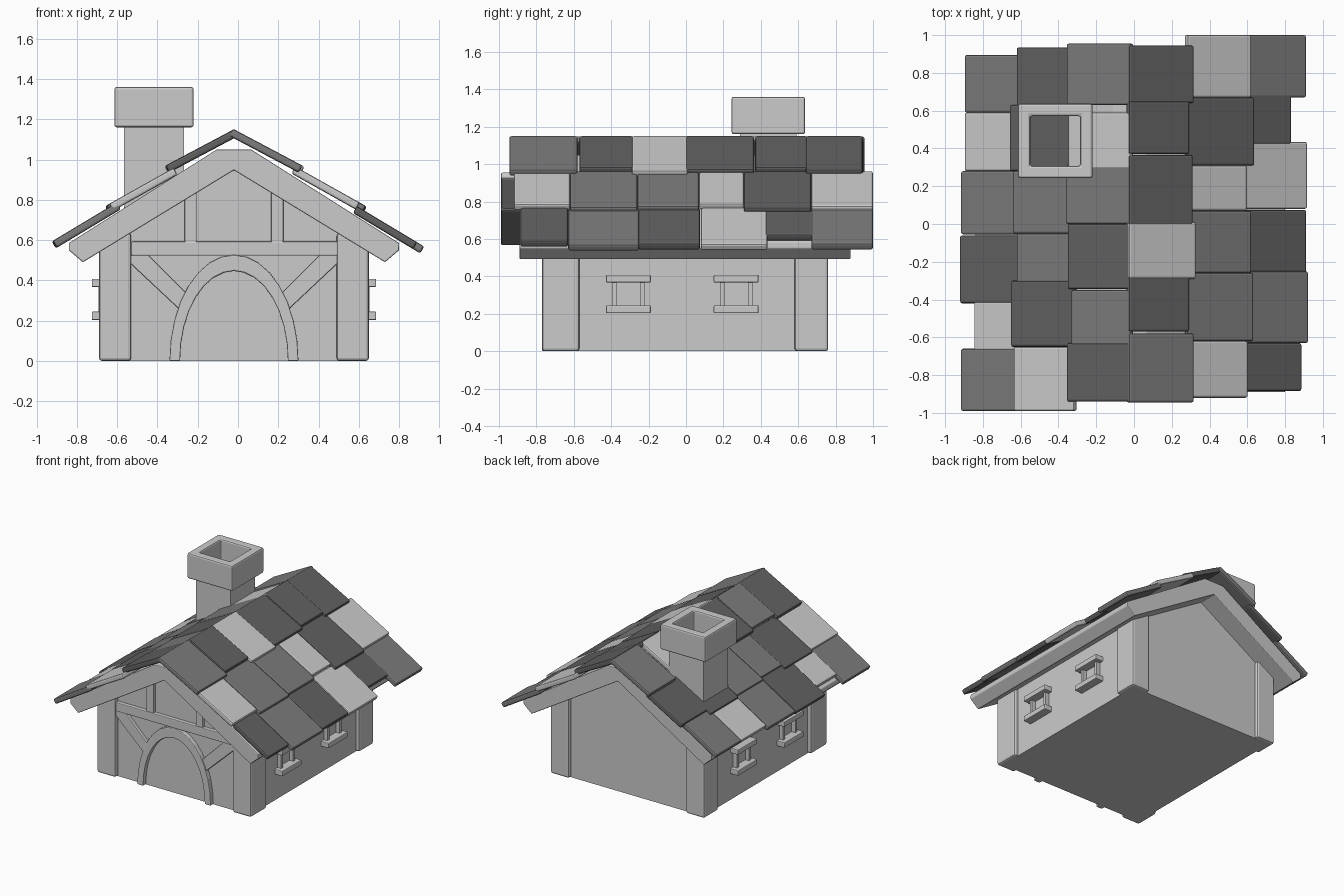
import bpy, bmesh, math

if "Cube" in bpy.data.objects:
    bpy.data.objects.remove(bpy.data.objects["Cube"])

CX = -0.02          # symmetry line of the house body
TONES = [0.12, 0.2, 0.55]
MATS = []
for i, v in enumerate(TONES):
    m = bpy.data.materials.new("tile_tone_%d" % i)
    m.diffuse_color = (v, v, v, 1)
    m.use_nodes = True
    m.node_tree.nodes["Principled BSDF"].inputs["Base Color"].default_value = m.diffuse_color
    MATS.append(m)


def finish(name, bm, bevel=0.0, mat=None):
    bmesh.ops.recalc_face_normals(bm, faces=bm.faces)
    me = bpy.data.meshes.new(name)
    bm.to_mesh(me)
    bm.free()
    ob = bpy.data.objects.new(name, me)
    bpy.context.collection.objects.link(ob)
    if mat:
        me.materials.append(mat)
    if bevel:
        mod = ob.modifiers.new("bevel", 'BEVEL')
        mod.width = bevel
        mod.segments = 2
        mod.limit_method = 'ANGLE'
    return ob


def prism(name, pts, y0, y1, bevel=0.0, mat=None):
    """Extrude an x-z outline along y."""
    bm = bmesh.new()
    f = bm.faces.new([bm.verts.new((x, y0, z)) for x, z in pts])
    ext = bmesh.ops.extrude_face_region(bm, geom=[f])["geom"]
    bmesh.ops.translate(bm, vec=(0, y1 - y0, 0),
                        verts=[v for v in ext if isinstance(v, bmesh.types.BMVert)])
    return finish(name, bm, bevel, mat)


def box(name, x0, x1, y0, y1, z0, z1, bevel=0.0):
    return prism(name, [(x0, z0), (x1, z0), (x1, z1), (x0, z1)], y0, y1, bevel)


def both(pts):
    """Mirror half outline (offsets from the centre line, right half top to bottom)."""
    right = [(CX + x, z) for x, z in pts]
    left = [(CX - x, z) for x, z in reversed(pts) if x > 0]
    return right + left


def tube(name, cx, cy, outer, inner, z0, z1, bevel=0.0):
    """Square tube open at both ends."""
    bm = bmesh.new()
    rings = []
    for r, z in ((outer, z0), (outer, z1), (inner, z1), (inner, z0)):
        rings.append([bm.verts.new((cx + r * a, cy + r * b, z))
                      for a, b in ((-1, -1), (1, -1), (1, 1), (-1, 1))])
    for k in range(4):
        p, q = rings[k], rings[(k + 1) % 4]
        for i in range(4):
            j = (i + 1) % 4
            bm.faces.new((p[i], p[j], q[j], q[i]))
    return finish(name, bm, bevel)


# Walls and corner posts
prism("walls", both([(0, 0.99), (0.64, 0.60), (0.64, 0.0)]), -0.735, 0.73)
for s in (-1, 1):
    xs = sorted((CX + s * 0.51, CX + s * 0.67))
    box("corner_post", *xs, -0.77, -0.57, 0, 0.635, 0.015)
    box("corner_post", *xs, 0.58, 0.76, 0, 0.635, 0.015)

# Roof slab with plumb-clipped eaves
prism("roof_slab", both([(0.085, 1.05), (0.82, 0.585), (0.82, 0.55), (0.75, 0.49), (0, 0.947)]),
      -0.89, 0.88, 0.006)


# Roof tiles: each entry is eave x distance, y low, y high, tone
def tile_row(side, start, slope, ref_x, ref_z, tiles, t=0.04):
    a = math.atan(slope)
    c, s = math.cos(a), math.sin(a)
    for xe, y0, y1, tone in tiles:
        bx, bz = xe - t * s, ref_z + (ref_x - xe) * slope
        length = (bx - start) / c
        pts = [(bx, bz), (bx - c * length, bz + s * length),
               (bx - c * length + s * t, bz + s * length + c * t), (bx + s * t, bz + c * t)]
        prism("roof_tile", [(side * x, z) for x, z in pts], y0, y1, 0.011, MATS[tone])


tile_row(1, -0.045, 0.53, 0.31, 0.94, [
    (0.32, 0.64, 0.945, 0), (0.295, 0.37, 0.65, 0), (0.315, -0.005, 0.365, 0),
    (0.33, -0.29, 0.01, 2), (0.295, -0.57, -0.28, 0), (0.32, -0.945, -0.58, 1)])
tile_row(1, 0.265, 0.56, 0.625, 0.74, [
    (0.625, 0.67, 1.0, 2), (0.64, 0.31, 0.67, 0), (0.60, 0.07, 0.31, 2),
    (0.625, -0.26, 0.07, 1), (0.635, -0.62, -0.26, 1), (0.605, -0.92, -0.62, 2)])
tile_row(1, 0.57, 0.6, 0.915, 0.54, [
    (0.915, 0.67, 1.0, 1), (0.835, 0.42, 0.69, 0), (0.92, 0.08, 0.435, 2),
    (0.915, -0.255, 0.075, 0), (0.925, -0.63, -0.25, 1), (0.89, -0.885, -0.63, 0)])
tile_row(-1, 0.0, 0.53, 0.36, 0.935, [
    (0.36, 0.63, 0.955, 1), (0.35, 0.29, 0.59, 2), (0.365, 0.0, 0.31, 1),
    (0.355, -0.345, 0.0, 0), (0.335, -0.64, -0.35, 1), (0.36, -0.94, -0.63, 0)])
tile_row(-1, 0.3, 0.56, 0.64, 0.745, [
    (0.625, 0.6, 0.935, 0), (0.66, 0.28, 0.63, 0), (0.645, -0.05, 0.28, 1),
    (0.625, -0.31, -0.05, 1), (0.655, -0.65, -0.30, 0), (0.64, -0.99, -0.65, 2)])
tile_row(-1, 0.58, 0.6, 0.92, 0.562, [
    (0.90, 0.59, 0.895, 1), (0.90, 0.28, 0.59, 2), (0.92, -0.055, 0.28, 1),
    (0.925, -0.42, -0.06, 0), (0.85, -0.67, -0.41, 2), (0.92, -0.99, -0.66, 1)])

# Chimney
tube("chimney_shaft", -0.417, 0.44, 0.15, 0.133, 0.76, 1.17)
tube("chimney_cap", -0.417, 0.44, 0.197, 0.132, 1.16, 1.36, 0.012)

# Front timber frame
FY0, FY1 = -0.765, -0.72
box("front_beam", -0.53, 0.495, FY0, FY1, 0.523, 0.592, 0.006)
for s in (-1, 1):
    xs = sorted((CX + s * 0.185, CX + s * 0.245))
    box("gable_stud", *xs, FY0 + 0.005, FY1, 0.58, 0.86, 0.005)
    prism("diagonal_brace", [(CX + s * x, z) for x, z in
          [(0.515, 0.525), (0.425, 0.525), (0.235, 0.335), (0.27, 0.255), (0.515, 0.485)]],
          FY0 + 0.005, FY1, 0.005)

# Door arch
N = 16
outer = [(CX + 0.32 * math.cos(math.pi * i / N), 0.527 * math.sin(math.pi * i / N)) for i in range(N + 1)]
inner = [(CX + 0.268 * math.cos(math.pi * i / N), 0.447 * math.sin(math.pi * i / N)) for i in range(N + 1)]
bm = bmesh.new()
rings = [[bm.verts.new((o[0], FY0 - 0.005, o[1])), bm.verts.new((n[0], FY0 - 0.005, n[1])),
          bm.verts.new((n[0], FY1, n[1])), bm.verts.new((o[0], FY1, o[1]))]
         for o, n in zip(outer, inner)]
for p, q in zip(rings, rings[1:]):
    for i in range(4):
        j = (i + 1) % 4
        bm.faces.new((p[i], p[j], q[j], q[i]))
bm.faces.new(rings[0])
bm.faces.new(rings[-1])
finish("door_arch", bm, 0.006)

# Side windows: two rails and two stiles each, on both walls
for s in (-1, 1):
    for yc in (-0.308, 0.268):
        rail = sorted((CX + s * 0.63, CX + s * 0.706))
        stile = sorted((CX + s * 0.63, CX + s * 0.672))
        for z0, z1 in ((0.203, 0.245), (0.367, 0.408)):
            box("window_rail", *rail, yc - 0.12, yc + 0.12, z0, z1, 0.006)
        for d in (-0.075, 0.075):
            box("window_stile", *stile, yc + d - 0.012, yc + d + 0.012, 0.24, 0.372)
